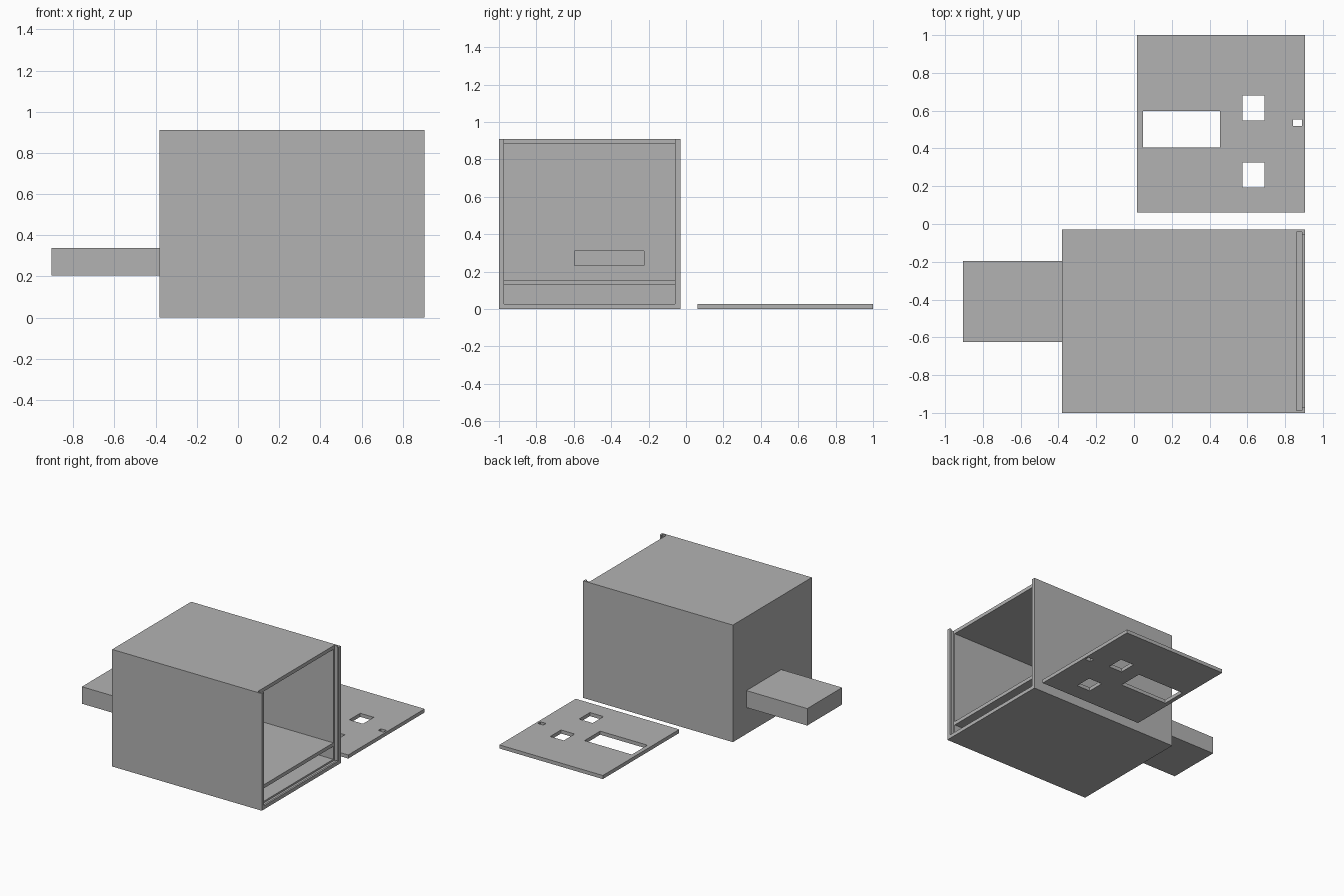
import bpy

default = bpy.data.objects.get("Cube")
if default:
    bpy.data.objects.remove(default, do_unlink=True)

grey = bpy.data.materials.new("plain grey")
grey.use_nodes = True
colour = (0.45, 0.45, 0.45, 1)
grey.diffuse_color = colour
grey.node_tree.nodes["Principled BSDF"].inputs["Base Color"].default_value = colour


def block(name, x, y, z):
    """Box given by its (low, high) range on each axis."""
    spans = (x, y, z)
    bpy.ops.mesh.primitive_cube_add(size=1, location=[(a + b) / 2 for a, b in spans])
    ob = bpy.context.object
    ob.name = name
    ob.scale = [b - a for a, b in spans]
    bpy.ops.object.transform_apply(location=True, rotation=False, scale=True)
    ob.data.materials.append(grey)
    return ob


def combine(target, tool, operation):
    """Apply a boolean and remove the helper block."""
    tool.hide_render = True
    mod = target.modifiers.new("boolean", "BOOLEAN")
    mod.operation = operation
    mod.solver = "EXACT"
    mod.object = tool
    bpy.ops.object.select_all(action="DESELECT")
    bpy.context.view_layer.objects.active = target
    target.select_set(True)
    bpy.ops.object.modifier_apply(modifier=mod.name)
    bpy.data.objects.remove(tool, do_unlink=True)


WALL = 0.028
FRONT, BACK, TOP = -1.0, -0.03, 0.91
LEFT_END, RIGHT_END = -0.382, 0.905
SLOT = (0.86, 0.89)
inner_y = (FRONT + WALL, BACK - WALL)

# Housing with the hollow arm on its closed end
housing = block("housing", (LEFT_END, RIGHT_END), (FRONT, BACK), (0, TOP))
arm_y, arm_z = (-0.625, -0.197), (0.205, 0.337)
combine(housing, block("arm", (-0.905, LEFT_END + 0.01), arm_y, arm_z), "UNION")

# Main cavity, lid groove open at the top, and the open lip beyond it
cavities = [
    ((LEFT_END + WALL, SLOT[0] + 0.01), inner_y, (WALL, TOP - WALL)),
    (SLOT, (FRONT + 0.013, BACK - 0.013), (0.015, TOP + 0.1)),
    ((SLOT[1] - 0.01, RIGHT_END + 0.1), inner_y, (WALL, TOP + 0.1)),
    ((-0.905 + WALL, LEFT_END + 0.1),
     (arm_y[0] + WALL, arm_y[1] - WALL), (arm_z[0] + WALL, arm_z[1] - WALL)),
]
for span in cavities:
    combine(housing, block("cavity_cutter", *span), "DIFFERENCE")

# Inner shelf
shelf_y = (inner_y[0] - 0.005, inner_y[1] + 0.005)
block("inner_shelf", (LEFT_END + WALL - 0.005, SLOT[0]), shelf_y, (0.128, 0.156))

# Sliding lid lying flat beside the housing
lid = block("sliding_lid", (0.015, RIGHT_END), (0.062, 1.0), (0, WALL))
openings = [
    ((0.048, 0.455), (0.405, 0.597)),
    ((0.575, 0.692), (0.547, 0.68)),
    ((0.575, 0.692), (0.192, 0.325)),
    ((0.842, 0.89), (0.518, 0.552)),
]
for x, y in openings:
    combine(lid, block("opening_cutter", x, y, (-0.1, 0.1)), "DIFFERENCE")
